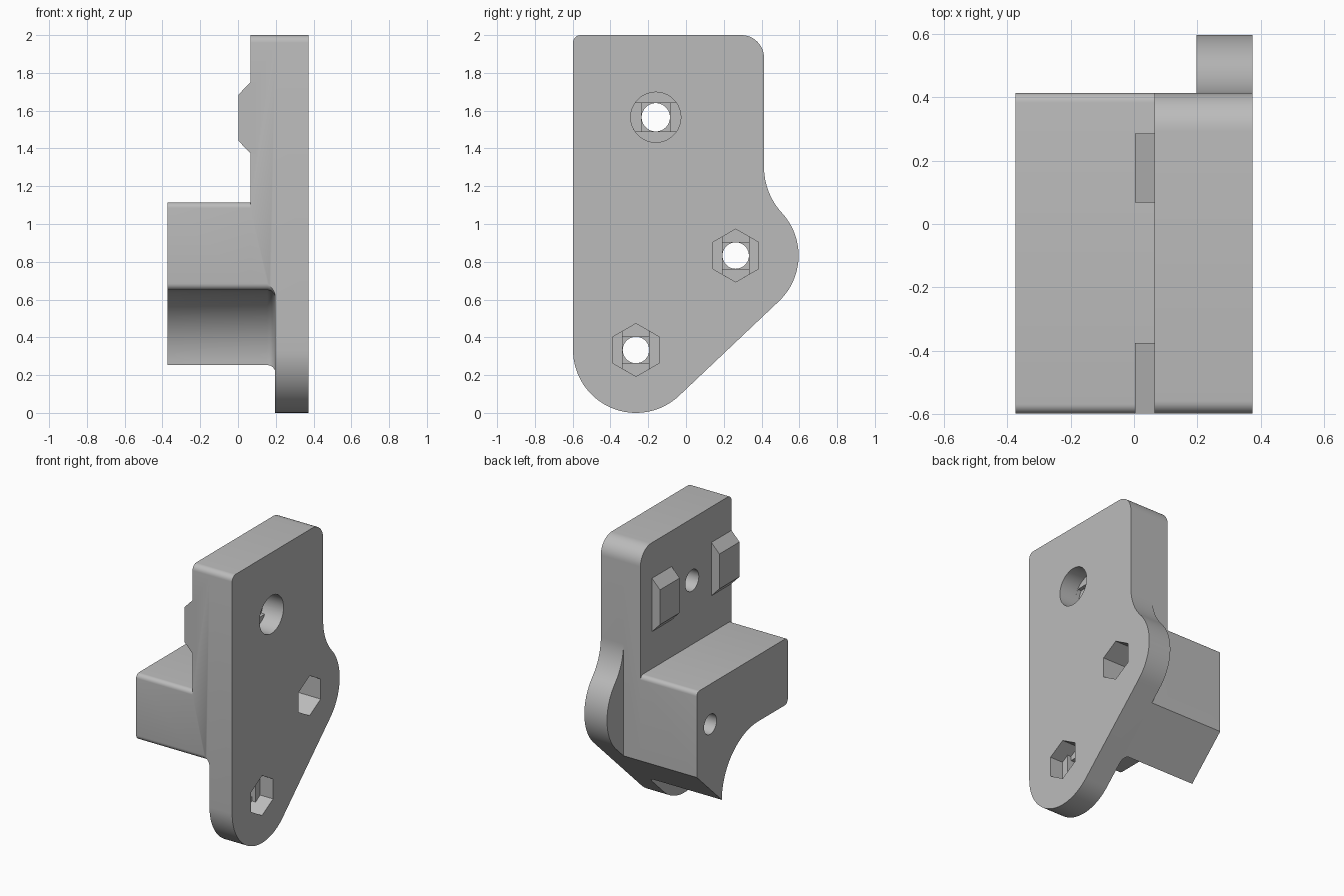
import bpy, bmesh
from math import sin, cos, radians, sqrt, atan2, degrees

if "Cube" in bpy.data.objects:
    bpy.data.objects.remove(bpy.data.objects["Cube"])

grey = bpy.data.materials.new("plain grey")
grey.use_nodes = True
colour = (0.5, 0.5, 0.5, 1)
grey.diffuse_color = colour
grey.node_tree.nodes["Principled BSDF"].inputs["Base Color"].default_value = colour


def arc(cy, cz, r, a0, a1, n=12):
    """Points of an arc in the side plane, angles in degrees from +y."""
    return [(cy + r * cos(radians(a0 + (a1 - a0) * i / n)),
             cz + r * sin(radians(a0 + (a1 - a0) * i / n))) for i in range(n + 1)]


def loft(name, layers):
    """Closed solid through (x, profile) layers with equal point counts."""
    bm = bmesh.new()
    rings = [[bm.verts.new((x, y, z)) for y, z in prof] for x, prof in layers]
    n = len(rings[0])
    for a, b in zip(rings, rings[1:]):
        for i in range(n):
            j = (i + 1) % n
            bm.faces.new((a[i], a[j], b[j], b[i]))
    bm.faces.new(rings[0][::-1])
    bm.faces.new(rings[-1])
    bmesh.ops.recalc_face_normals(bm, faces=bm.faces)
    mesh = bpy.data.meshes.new(name)
    bm.to_mesh(mesh)
    bm.free()
    mesh.materials.append(grey)
    obj = bpy.data.objects.new(name, mesh)
    bpy.context.collection.objects.link(obj)
    return obj


def prism(name, x0, x1, profile):
    return loft(name, [(x0, profile), (x1, profile)])


def combine(target, tool, operation):
    """Apply a boolean and drop the tool."""
    mod = target.modifiers.new("join", "BOOLEAN")
    mod.operation, mod.solver, mod.object = operation, "EXACT", tool
    bpy.context.view_layer.objects.active = target
    bpy.ops.object.modifier_apply(modifier=mod.name)
    bpy.data.objects.remove(tool)


# Main dimensions
FRONT, BACK, SIDE = -0.598, 0.413, 0.373
PLATE_X, SLAB_X = 0.197, 0.065
LOW, REAR, R = (-0.265, 0.333), (0.263, 0.833), 0.333

# Sloped underside, tangent to both lobes
slope = atan2(REAR[1] - LOW[1], REAR[0] - LOW[0])
tangent = degrees(slope) - 90
ty, tz = LOW[0] + R * cos(radians(tangent)), LOW[1] + R * sin(radians(tangent))


def under(y):
    return y, tz + (y - ty) * sin(slope) / cos(slope)


# Upper corners shared by the plate and the slab
top = arc(BACK - 0.12, 1.88, 0.12, 0, 90) + arc(FRONT + 0.04, 1.96, 0.04, 90, 180, 6)

# Side plate with two lobes and a hollow neck
neck_r = 0.36
neck_y = BACK + neck_r
neck_z = REAR[1] + sqrt((neck_r + R) ** 2 - (neck_y - REAR[0]) ** 2)
neck = degrees(atan2(neck_z - REAR[1], neck_y - REAR[0]))
outline = (arc(*LOW, R, 180, 360 + tangent, 32) + arc(*REAR, R, tangent, neck, 24)
           + arc(neck_y, neck_z, neck_r, 180 + neck, 180)[1:] + top)
plate = prism("side_plate", PLATE_X, SIDE, outline)

# Thick upper slab and projecting block
base = [(FRONT, under(0)[1]), under(0), under(BACK)]
bracket = prism("bracket", SLAB_X, PLATE_X, base + top)
block_top = arc(BACK - 0.03, 1.085, 0.03, 0, 90, 6) + arc(FRONT + 0.03, 1.085, 0.03, 90, 180, 6)
combine(bracket, prism("block", -SIDE, SLAB_X, base + block_top), "UNION")

# Round pocket under the block, filleted into the plate


def pocket(o):
    return (arc(LOW[0], 0.25, 0.4 - o, 0, 90, 20)
            + arc(FRONT + 0.035, 0.685, 0.035 + o, 270, 180, 6)
            + [(-0.8, 0.685), (-0.8, -0.1), (LOW[0] + 0.4 - o, -0.1)])


f = 0.042
layers = [(-0.5, pocket(0))]
layers += [(PLATE_X - f + f * sin(radians(a)), pocket(f - f * cos(radians(a))))
           for a in range(0, 91, 15)]
combine(bracket, loft("pocket_cutter", layers), "DIFFERENCE")
combine(bracket, plate, "UNION")

# Two locating bumps with sloped ends
for y0, y1 in ((FRONT, -0.375), (0.067, 0.285)):
    full = [(y0, 1.375), (y1, 1.375), (y1, 1.75), (y0, 1.75)]
    tip = [(y0, 1.44), (y1, 1.44), (y1, 1.685), (y0, 1.685)]
    bump = loft("bump", [(0.003, tip), (SLAB_X, full), (SLAB_X + 0.03, full)])
    combine(bracket, bump, "UNION")


# Bolt holes: recess, slot step, square step, through bore
def bolt(cy, cz, bore, recess, slot, depth):
    def shift(points):
        return [(cy + y, cz + z) for y, z in points]
    floor, step = SIDE - depth, 0.028
    square = [(-bore, -bore), (bore, -bore), (bore, bore), (-bore, bore)]
    shapes = [(floor, 0.5, recess), (floor - step, floor + 0.01, slot),
              (floor - 2 * step, floor, square),
              (-0.6, floor - step, arc(0, 0, bore, 0, 350, 35))]
    for x0, x1, shape in shapes:
        combine(bracket, prism("bolt_cutter", x0, x1, shift(shape)), "DIFFERENCE")


hexagon = arc(0, 0, 0.14, 30, 330, 5)
h, s = 0.07, 0.0995
hex_slot = [(-h, -s), (0, -0.14), (h, -s), (h, s), (0, 0.14), (-h, s)]
for centre, depth in ((LOW, 0.1), (REAR, 0.25)):
    bolt(*centre, h, hexagon, hex_slot, depth)
round_slot = arc(0, 0, 0.133, -34, 34, 8) + arc(0, 0, 0.133, 146, 214, 8)
bolt(-0.16, 1.565, 0.075, arc(0, 0, 0.133, 0, 350, 35), round_slot, 0.13)

# Smooth rounds, crisp edges
bpy.ops.object.select_all(action="DESELECT")
bracket.select_set(True)
bpy.context.view_layer.objects.active = bracket
bpy.ops.object.shade_smooth_by_angle(angle=radians(25))
